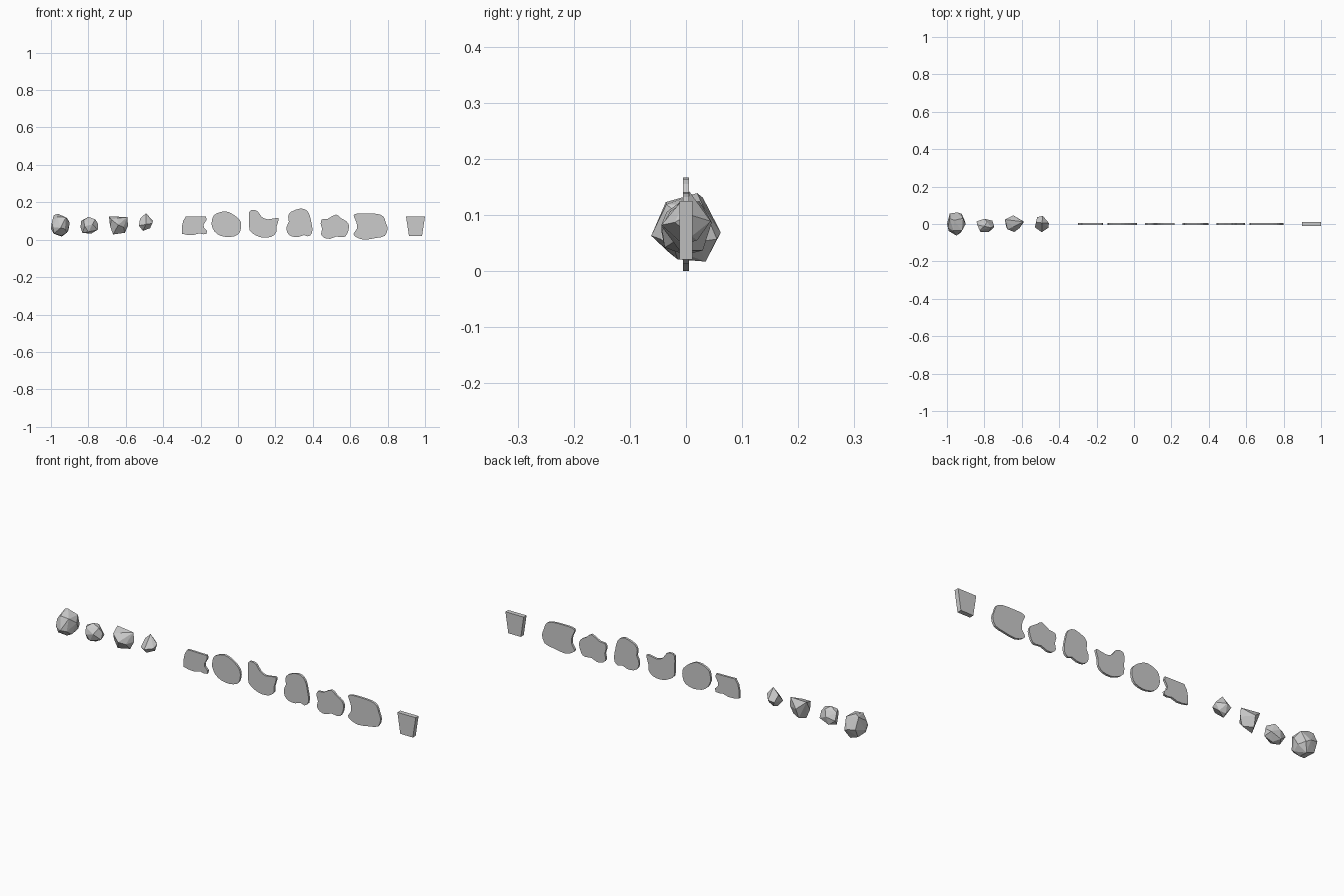
import bpy, bmesh
from mathutils import Vector


def finish(name, bm):
    bmesh.ops.recalc_face_normals(bm, faces=bm.faces)
    me = bpy.data.meshes.new(name)
    bm.to_mesh(me)
    bm.free()
    ob = bpy.data.objects.new(name, me)
    bpy.context.collection.objects.link(ob)
    return ob


def rock(name, pts):
    """Faceted stone: convex hull of a few corner points."""
    bm = bmesh.new()
    for p in pts:
        bm.verts.new(p)
    bmesh.ops.convex_hull(bm, input=bm.verts)
    bmesh.ops.delete(bm, geom=[v for v in bm.verts if not v.link_faces], context='VERTS')
    bmesh.ops.dissolve_limit(bm, angle_limit=0.06, verts=bm.verts, edges=bm.edges)
    return finish(name, bm)


def rounded(pts):
    """Add a Catmull-Rom midpoint between outline points."""
    out, n = [], len(pts)
    for i in range(n):
        a, b, c, d = (Vector(pts[(i + k) % n]) for k in (-1, 0, 1, 2))
        out += [b, (9 * (b + c) - a - d) / 16]
    return out


def slab(name, cx, pts, half, smooth=True):
    """Flat plate: outline of (x offset, z), extruded along y."""
    if smooth:
        pts = rounded(pts)
    bm = bmesh.new()
    front = bm.faces.new([bm.verts.new((cx + p[0], -half, p[1])) for p in pts])
    ext = bmesh.ops.extrude_face_region(bm, geom=[front], use_keep_orig=True)
    bmesh.ops.translate(bm, vec=(0, 2 * half, 0),
                        verts=[v for v in ext['geom'] if isinstance(v, bmesh.types.BMVert)])
    return finish(name, bm)


# rocks
rock("rock_large", [
    (-.995, -.02, .099), (-.985, .03, .134), (-.963, .02, .142), (-.92, -.035, .122),
    (-.915, .03, .120), (-.900, 0, .094), (-.906, .02, .055), (-.942, .035, .020),
    (-.945, -.015, .024), (-.983, -.03, .036), (-1, 0, .061), (-.985, .056, .080),
    (-.944, .062, .072), (-.922, .055, .06), (-.925, -.045, .06), (-.949, -.062, .066),
    (-.990, -.038, .070), (-.965, -.036, .126), (-.985, .035, .035), (-.915, -.02, .04)])
rock("rock_rounded", [
    (-.838, -.005, .104), (-.80, -.012, .125), (-.763, -.02, .112), (-.748, -.01, .088),
    (-.75, -.02, .056), (-.786, -.01, .035), (-.832, -.015, .040), (-.842, .014, .07),
    (-.80, .028, .085), (-.758, .018, .065), (-.778, -.044, .085), (-.82, -.044, .075),
    (-.80, -.038, .045), (-.825, -.035, .108), (-.785, .012, .115), (-.81, .02, .045)])
rock("rock_angular", [
    (-.690, .024, .128), (-.645, -.015, .118), (-.592, .012, .124), (-.588, .012, .078),
    (-.605, .005, .040), (-.668, -.005, .031), (-.684, -.012, .075), (-.645, .046, .090),
    (-.640, -.043, .082), (-.677, -.028, .110), (-.612, -.022, .07), (-.65, .03, .04)])
rock("rock_pointed", [
    (-.492, .006, .145), (-.455, .005, .104), (-.470, .01, .065), (-.508, -.005, .050),
    (-.530, -.018, .078), (-.524, .01, .115), (-.518, .036, .085), (-.488, .044, .092),
    (-.458, -.02, .090), (-.493, -.044, .085), (-.50, .02, .058)])

# irregular flat plates
slab("plate_notched", -.24, [
    (-.06, .072), (-.053, .104), (-.038, .128), (.069, .126), (.072, .11), (.056, .083),
    (.058, .067), (.074, .051), (.072, .035), (.053, .032), (.032, .037), (0, .027),
    (-.032, .029), (-.06, .035)], .0055, smooth=False)
slab("plate_round", -.06, [
    (-.08, .099), (-.074, .126), (-.053, .144), (-.01, .155), (.027, .142), (.058, .12),
    (.076, .094), (.074, .056), (.058, .029), (.015, .017), (-.032, .024), (-.064, .045),
    (-.08, .078)], .0055)
slab("plate_hooked", .14, [
    (-.08, .152), (-.06, .162), (-.035, .155), (-.014, .126), (.019, .112), (.07, .120),
    (.077, .109), (.066, .072), (.064, .041), (.039, .019), (-.003, .014), (-.04, .024),
    (-.077, .051), (-.08, .10)], .0055)
slab("plate_tall", .33, [
    (-.062, .126), (-.047, .152), (.006, .17), (.039, .158), (.054, .131), (.06, .104),
    (.067, .067), (.064, .035), (.044, .021), (.022, .028), (-.005, .018), (-.042, .02),
    (-.066, .04), (-.07, .072), (-.058, .10)], .0055)
slab("plate_peaked", .51, [
    (-.061, .112), (-.03, .115), (.014, .138), (.041, .118), (.072, .099), (.084, .072),
    (.072, .031), (.052, .016), (.015, .02), (-.017, .008), (-.049, .013), (-.066, .034),
    (-.06, .061), (-.068, .088)], .0055)
slab("plate_wide", .71, [
    (-.092, .131), (-.076, .142), (-.028, .144), (.036, .141), (.068, .126), (.08, .094),
    (.09, .063), (.075, .024), (.027, .012), (-.037, .003), (-.08, .018), (-.092, .035),
    (-.074, .063), (-.078, .099)], .0055)

# tapered block
slab("tapered_block", .948, [
    (-.05, .128), (.052, .128), (.036, .024), (-.034, .024)], .0115, smooth=False)

# rest the lowest plate on z = 0
low = min(v.co.z for o in bpy.data.objects for v in o.data.vertices)
for o in bpy.data.objects:
    o.location.z = -low
